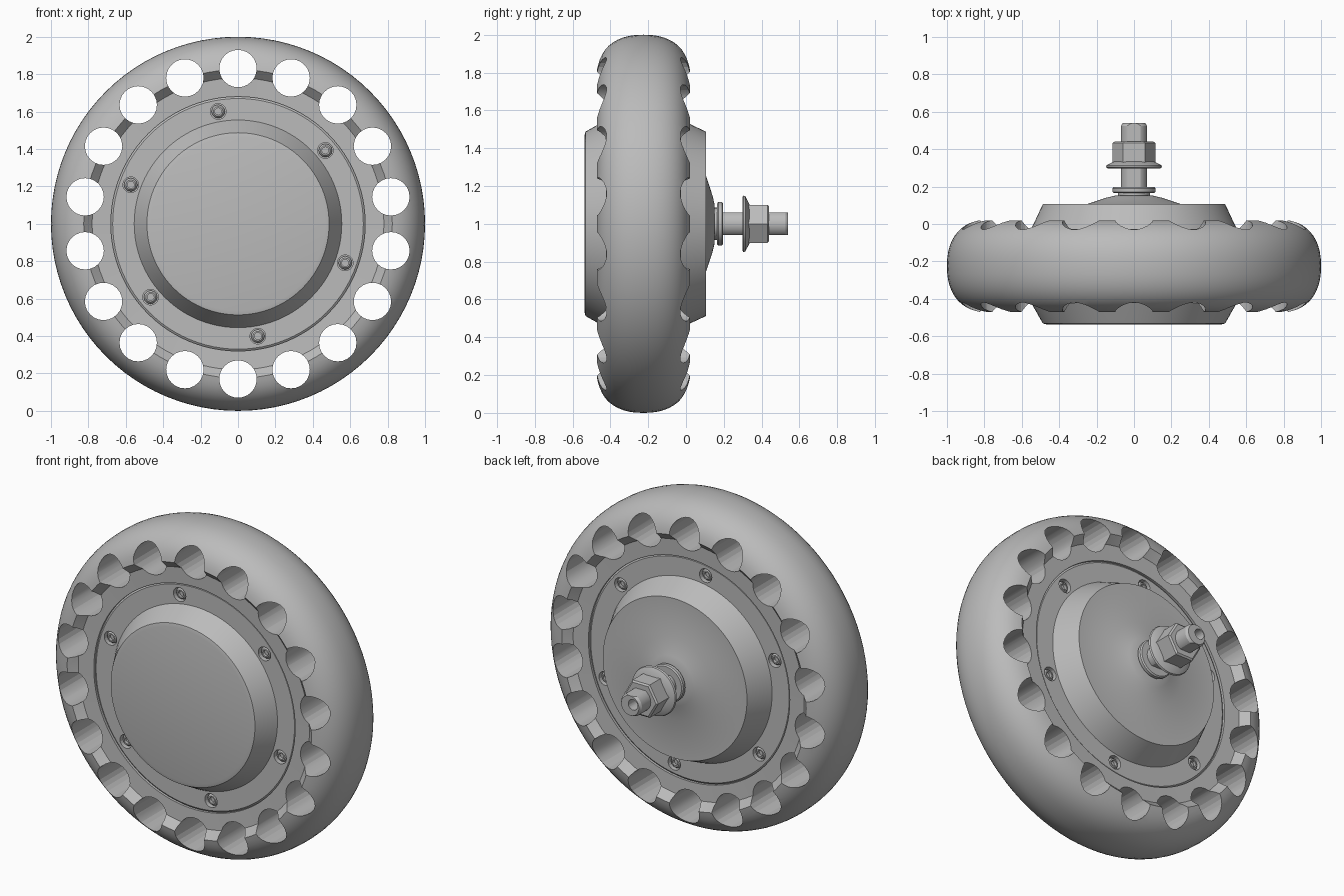
import bpy, bmesh, math
from mathutils import Matrix, Vector

cube = bpy.data.objects.get("Cube")
if cube:
    bpy.data.objects.remove(cube, do_unlink=True)

grey = bpy.data.materials.new("plain grey")
grey.use_nodes = True
grey.diffuse_color = (0.5, 0.5, 0.5, 1)
grey.node_tree.nodes["Principled BSDF"].inputs["Base Color"].default_value = (0.5, 0.5, 0.5, 1)

MID = -0.225                      # centre plane of the wheel
AXIS = Vector((0, 0, 1))          # wheel axle passes here along y


def finish(name, bm, smooth=30):
    bmesh.ops.recalc_face_normals(bm, faces=bm.faces)
    mesh = bpy.data.meshes.new(name)
    bm.to_mesh(mesh)
    bm.free()
    mesh.materials.append(grey)
    ob = bpy.data.objects.new(name, mesh)
    bpy.context.collection.objects.link(ob)
    if smooth:
        shade(ob, smooth)
    return ob


def shade(ob, angle):
    bpy.ops.object.select_all(action='DESELECT')
    ob.select_set(True)
    bpy.context.view_layer.objects.active = ob
    bpy.ops.object.shade_smooth_by_angle(angle=math.radians(angle))


def lathe(name, profile, steps=96, closed=False, centre=AXIS, into=None):
    """Spin (radius, y) points around a line parallel to y."""
    bm = into or bmesh.new()
    verts = [bm.verts.new(centre + Vector((r, y, 0))) for r, y in profile]
    pairs = list(zip(verts, verts[1:] + verts[:1] if closed else verts[1:]))
    edges = [bm.edges.new(p) for p in pairs]
    bmesh.ops.spin(bm, geom=verts + edges, cent=centre, axis=(0, 1, 0),
                   angle=math.tau, steps=steps, use_merge=True)
    bmesh.ops.remove_doubles(bm, verts=bm.verts, dist=0.0002)
    return None if into else finish(name, bm)


def around(count, radius, start):
    for i in range(count):
        a = math.radians(start) + math.tau * i / count
        yield AXIS + Vector((radius * math.cos(a), 0, radius * math.sin(a)))


def rod(r, y0, y1):
    return [(0, y0), (r, y0), (r, y1), (0, y1)]


def cut(ob, cutter):
    mod = ob.modifiers.new("cut", 'BOOLEAN')
    mod.operation = 'DIFFERENCE'
    mod.solver = 'EXACT'
    mod.object = cutter
    bpy.context.view_layer.objects.active = ob
    bpy.ops.object.modifier_apply(modifier=mod.name)
    bpy.data.objects.remove(cutter, do_unlink=True)
    shade(ob, 30)


# Tyre: squarish rounded tread, bevelled lip, flat rim side
half = [(0.68, 0.195), (0.78, 0.2), (0.825, 0.245)]
for i in range(1, 13):
    a = math.pi / 2 * (1 - i / 12)
    half.append((0.78 + 0.22 * math.cos(a) ** 0.87, 0.247 * math.sin(a) ** 0.87))
half = [p for i, p in enumerate(half) if i < 3 or p[0] > 0.84]
half[-1] = (1.0, 0)
tyre_profile = [(r, MID + y) for r, y in half]
tyre_profile += [(r, MID - y) for r, y in reversed(half[:-1])]
tyre = lathe("tyre", tyre_profile, closed=True)

bm = bmesh.new()
for c in around(18, 0.83, 90):
    lathe("", rod(0.1, -0.7, 0.3), 24, centre=c, into=bm)
cutter = finish("tyre_hole_cutter", bm, 0)
cutter.hide_render = True
cut(tyre, cutter)

# Hub: front cover, flange and raised back cover
hub = lathe("motor_hub", [
    (0, -0.537), (0.465, -0.537), (0.487, -0.532), (0.497, -0.515),
    (0.555, -0.412), (0.67, -0.412), (0.68, -0.405),
    (0.68, -0.045), (0.67, -0.038), (0.555, -0.038),
    (0.487, 0.107), (0.25, 0.107), (0.15, 0.14), (0.1, 0.152), (0, 0.152)])

# Countersunk screws on both flange sides
bm = bmesh.new()
screws = bmesh.new()
for c in around(6, 0.61, 40):
    for face, s in ((-0.412, -1), (-0.038, 1)):
        lathe("", rod(0.042, face - s * 0.035, face + s * 0.03), 20, centre=c, into=bm)
        head = [(0, -0.026), (0.018, -0.026), (0.018, -0.008),
                (0.026, -0.008), (0.036, -0.02), (0.036, -0.037), (0, -0.037)]
        lathe("", [(r, face + s * y) for r, y in head], 12, centre=c, into=screws)
cutter = finish("screw_recess_cutter", bm, 0)
cutter.hide_render = True
cut(hub, cutter)
finish("flange_screws", screws)

# Axle with flats, chamfered end and a cable opening
axle = lathe("axle", [(0, 0.1), (0.07, 0.1), (0.07, 0.525), (0.06, 0.54), (0, 0.54)], 40)


def box(bm, x, y, z, sx, sy, sz):
    m = Matrix.Translation((x, y, z)) @ Matrix.Diagonal((sx, sy, sz, 1))
    bmesh.ops.create_cube(bm, size=1, matrix=m)


bm = bmesh.new()
for s in (-1, 1):
    box(bm, 0, 0.4, 1 + s * 0.11, 0.4, 0.42, 0.1)
cutter = finish("axle_flat_cutter", bm, 0)
cutter.hide_render = True
cut(axle, cutter)
bm = bmesh.new()
lathe("", rod(0.032, 0.45, 0.6), 20, centre=AXIS + Vector((-0.02, 0, 0.01)), into=bm)
cutter = finish("cable_bore_cutter", bm, 0)
cutter.hide_render = True
cut(axle, cutter)

# Washers and flanged hex nut
lathe("axle_collar", rod(0.085, 0.14, 0.17), 32)
lathe("inner_washer", [(0, 0.165), (0.108, 0.165), (0.115, 0.171),
                       (0.115, 0.19), (0.108, 0.197), (0, 0.197)], 40)
lathe("nut_flange", [(0.072, 0.312), (0.142, 0.298), (0.15, 0.304),
                     (0.146, 0.314), (0.105, 0.335), (0.072, 0.335)], 40, closed=True)
lathe("axle_nut", [(0.071, 0.32), (0.116, 0.32), (0.116, 0.432),
                   (0.105, 0.44), (0.071, 0.44)], 6, closed=True)
